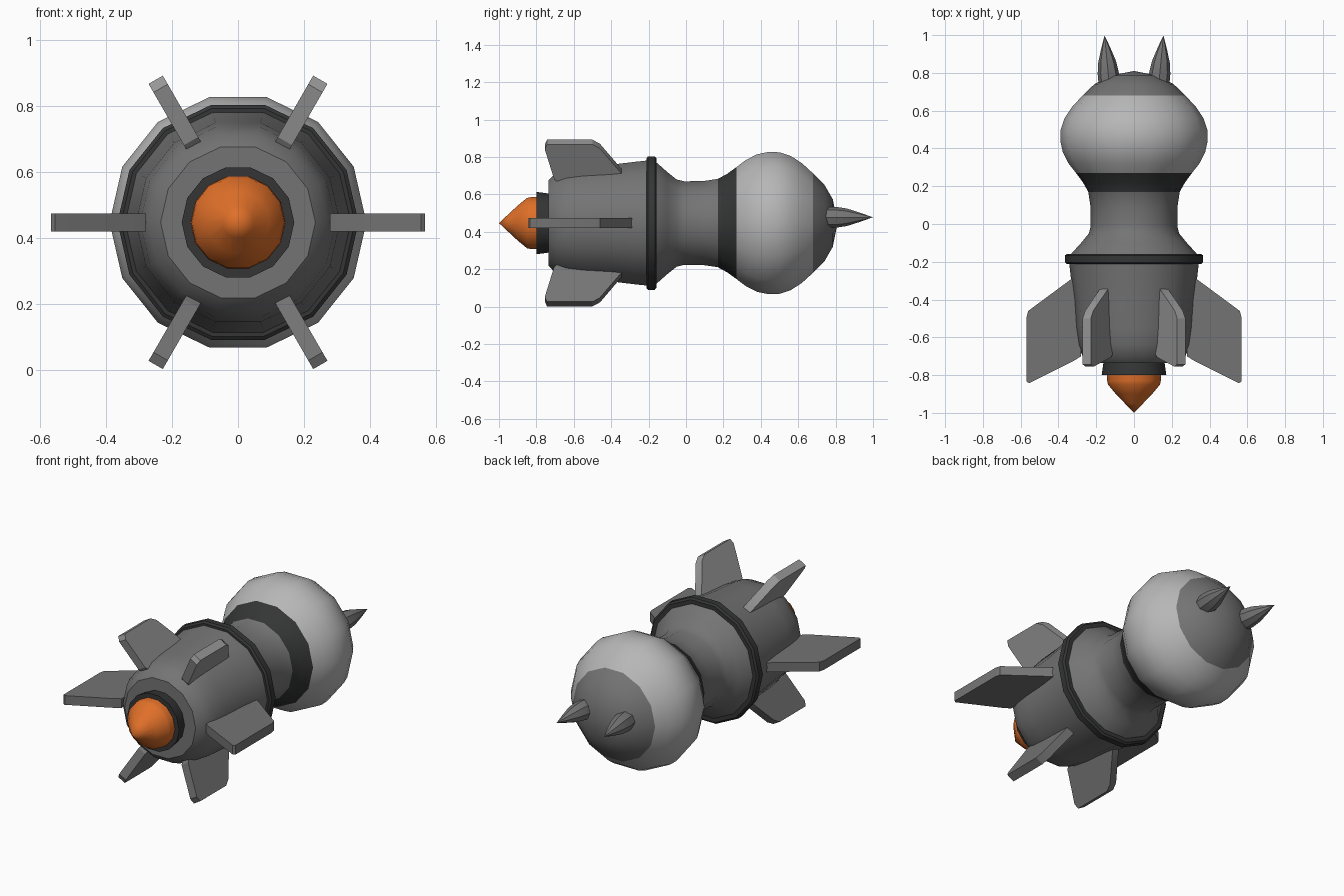
import bpy, bmesh, math
from mathutils import Vector, Matrix

if "Cube" in bpy.data.objects:
    bpy.data.objects.remove(bpy.data.objects["Cube"])

ZC = 0.447      # height of the long axis
SIDES = 14


def material(name, rgb):
    m = bpy.data.materials.new(name)
    m.diffuse_color = (*rgb, 1)
    m.use_nodes = True
    m.node_tree.nodes["Principled BSDF"].inputs["Base Color"].default_value = m.diffuse_color
    return m


GREY = material("mid grey", (0.175, 0.175, 0.175))
LIGHT = material("light grey", (0.47, 0.47, 0.47))
DARK = material("dark grey", (0.035, 0.036, 0.036))
FIN = material("pale fin grey", (0.31, 0.31, 0.31))
ORANGE = material("orange", (0.74, 0.16, 0.022))


def finish(name, bm, mats, angle=40, rule=None):
    bmesh.ops.recalc_face_normals(bm, faces=bm.faces)
    if rule:
        for f in bm.faces:
            f.material_index = rule(f.calc_center_median())
    me = bpy.data.meshes.new(name)
    bm.to_mesh(me)
    bm.free()
    for m in mats:
        me.materials.append(m)
    me.shade_smooth()
    me.set_sharp_from_angle(angle=math.radians(angle))
    ob = bpy.data.objects.new(name, me)
    bpy.context.collection.objects.link(ob)
    return ob


def lathe(name, profile, mats, sides=SIDES, origin=(0, 0, ZC), tilt=0, rule=None, angle=40):
    """Turn (y, radius) points around the y axis; radius 0 makes a pole."""
    bm = bmesh.new()
    rot = Matrix.Rotation(tilt, 3, 'Z')
    rings = []
    for y, r in profile:
        n = sides if r > 0 else 1
        rings.append([bm.verts.new(rot @ Vector((r * math.cos(2 * math.pi * i / sides), y,
                                                 r * math.sin(2 * math.pi * i / sides)))
                                   + Vector(origin)) for i in range(n)])
    for a, b in zip(rings, rings[1:]):
        for i in range(sides):
            j = (i + 1) % sides
            vs = [a[i % len(a)], a[j % len(a)], b[j % len(b)], b[i % len(b)]]
            bm.faces.new(list(dict.fromkeys(vs)))
    for ring in (rings[0], rings[-1]):
        if len(ring) > 1:
            bm.faces.new(ring)
    return finish(name, bm, mats, angle, rule)


def fin(name, outline, deg, thick, mat):
    """Extrude a (y, radius) outline and stand it out from the axis at an angle."""
    bm = bmesh.new()
    d = Vector((math.cos(math.radians(deg)), 0, math.sin(math.radians(deg))))
    n = Vector((-d.z, 0, d.x))
    base = Vector((0, 0, ZC))
    sides = [[bm.verts.new(base + d * r + Vector((0, y, 0)) + n * s * thick / 2)
              for y, r in outline] for s in (-1, 1)]
    for s in sides:
        bm.faces.new(s)
    for i in range(len(outline)):
        j = (i + 1) % len(outline)
        bm.faces.new((sides[0][i], sides[0][j], sides[1][j], sides[1][i]))
    finish(name, bm, [mat], 25)


# Rear body
lathe("rear_body", [(-0.735, 0.0), (-0.735, 0.235), (-0.70, 0.272), (-0.64, 0.297), (-0.55, 0.31),
                    (-0.40, 0.32), (-0.28, 0.335), (-0.19, 0.345)], [GREY])

# Neck, dark collar, light head and nose cap in one skin, coloured along its length
lathe("neck_and_head", [(-0.19, 0.345), (-0.155, 0.33), (-0.10, 0.28), (-0.05, 0.239), (-0.01, 0.229),
                        (0.09, 0.23), (0.17, 0.242), (0.22, 0.27), (0.27, 0.307), (0.32, 0.346),
                        (0.38, 0.377), (0.44, 0.39), (0.50, 0.388), (0.56, 0.368), (0.62, 0.328),
                        (0.68, 0.272), (0.74, 0.21), (0.785, 0.13), (0.81, 0.0)],
      [GREY, DARK, LIGHT],
      rule=lambda c: 1 if 0.17 < c.y < 0.27 else 2 if 0.27 < c.y < 0.68 else 0)

# Waist band
lathe("waist_band", [(-0.212, 0.33), (-0.212, 0.355), (-0.203, 0.366), (-0.167, 0.366),
                     (-0.158, 0.355), (-0.158, 0.32)], [DARK], angle=30)

# Exhaust nozzle and flame
lathe("exhaust_nozzle", [(-0.80, 0.171), (-0.72, 0.16)], [DARK])
lathe("exhaust_flame", [(-1.0, 0.0), (-0.95, 0.048), (-0.90, 0.096), (-0.85, 0.138), (-0.83, 0.142),
                        (-0.79, 0.144)], [ORANGE])

# Wide side fins, then the four smaller slanted fins
WIDE = [(-0.70, 0.28), (-0.725, 0.32), (-0.843, 0.555), (-0.835, 0.568), (-0.49, 0.568),
        (-0.46, 0.56), (-0.29, 0.33), (-0.30, 0.28)]
SMALL = [(-0.68, 0.26), (-0.705, 0.285), (-0.755, 0.47), (-0.743, 0.5), (-0.50, 0.5),
         (-0.46, 0.475), (-0.345, 0.32), (-0.335, 0.285)]
for side, deg in (("right", 0), ("left", 180)):
    fin(side + "_wide_fin", WIDE, deg, 0.055, GREY)
for label, deg in (("upper_right", 60), ("upper_left", 120), ("lower_left", 240), ("lower_right", 300)):
    fin(label + "_fin", SMALL, deg, 0.05, FIN if deg < 180 else GREY)

# Pair of horns on the nose
for side, s in (("right", 1), ("left", -1)):
    lathe(side + "_horn", [(0.0, 0.056), (0.06, 0.056), (0.12, 0.047), (0.19, 0.025), (0.26, 0.0)],
          [GREY], sides=8, origin=(s * 0.131, 0.74, 0.478), tilt=-s * math.radians(5.5))
